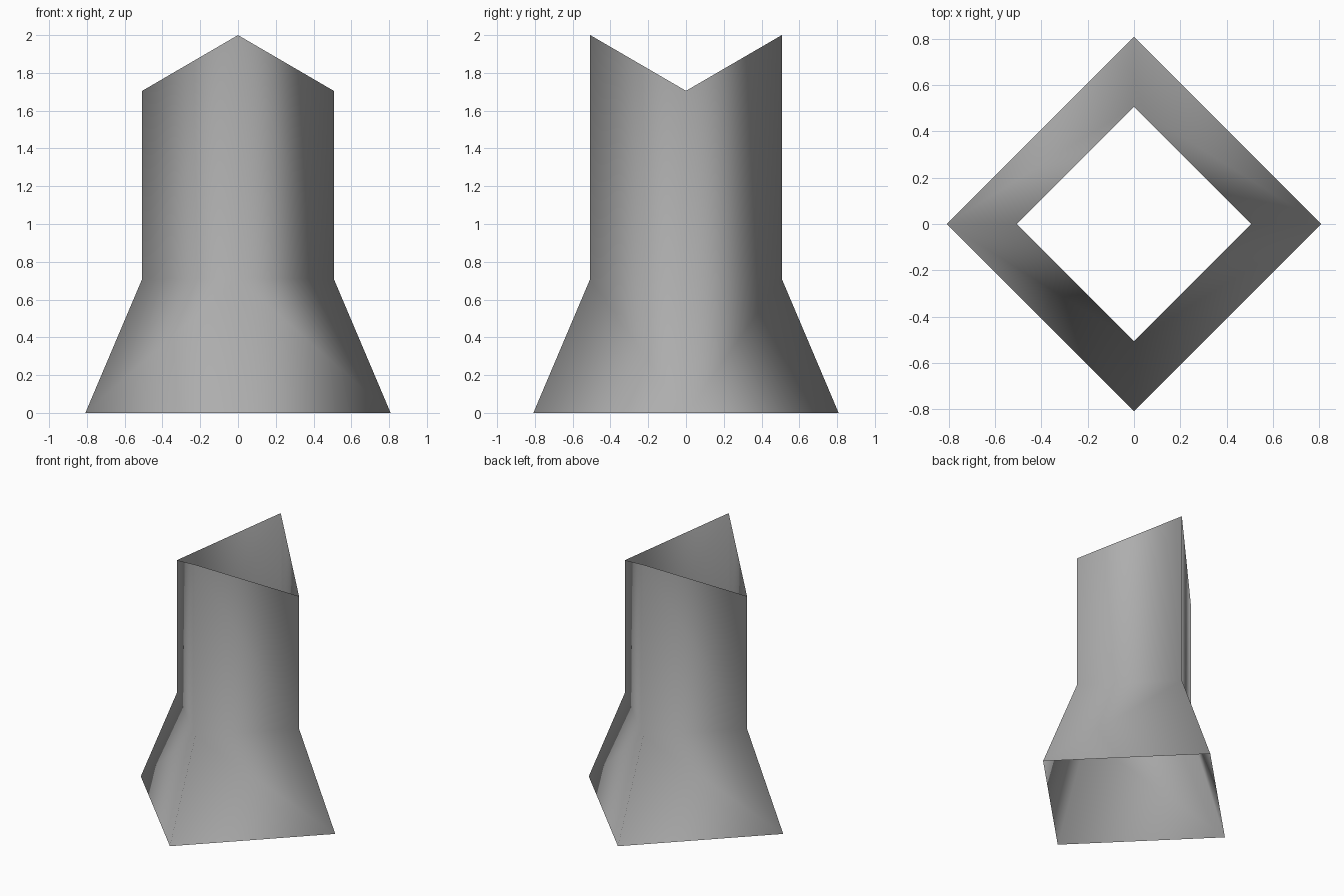
import bpy, bmesh
from math import cos, sin, pi

cube = bpy.data.objects.get("Cube")
if cube:
    bpy.data.objects.remove(cube, do_unlink=True)

# Plain mid grey material
grey = bpy.data.materials.new("mid_grey")
grey.use_nodes = True
colour = (0.42, 0.42, 0.42, 1)
grey.diffuse_color = colour
grey.node_tree.nodes["Principled BSDF"].inputs["Base Color"].default_value = colour

SIDES = 4
# (radius, height at the sides, height at the front and back)
PROFILE = [(0.808, 0, 0), (0.507, 0.71, 0.71), (0.507, 1.705, 2.0)]

# Open square tube with a flared skirt and a notched rim
bm = bmesh.new()
rings = []
for radius, side_z, front_z in PROFILE:
    ring = []
    for i in range(SIDES):
        a = 2 * pi * i / SIDES
        z = front_z if i % 2 else side_z
        ring.append(bm.verts.new((radius * cos(a), radius * sin(a), z)))
    rings.append(ring)
for low, high in zip(rings, rings[1:]):
    for i in range(SIDES):
        j = (i + 1) % SIDES
        quad = [low[i], low[j], high[j], high[i]]
        # Start each quad at a side corner so the diagonals mirror left to right
        if i % 2:
            quad = quad[1:] + quad[:1]
        bm.faces.new(quad)
for face in bm.faces:
    face.smooth = True

mesh = bpy.data.meshes.new("flared_tube")
bm.to_mesh(mesh)
bm.free()
mesh.materials.append(grey)
tube = bpy.data.objects.new("flared_tube", mesh)
bpy.context.collection.objects.link(tube)
